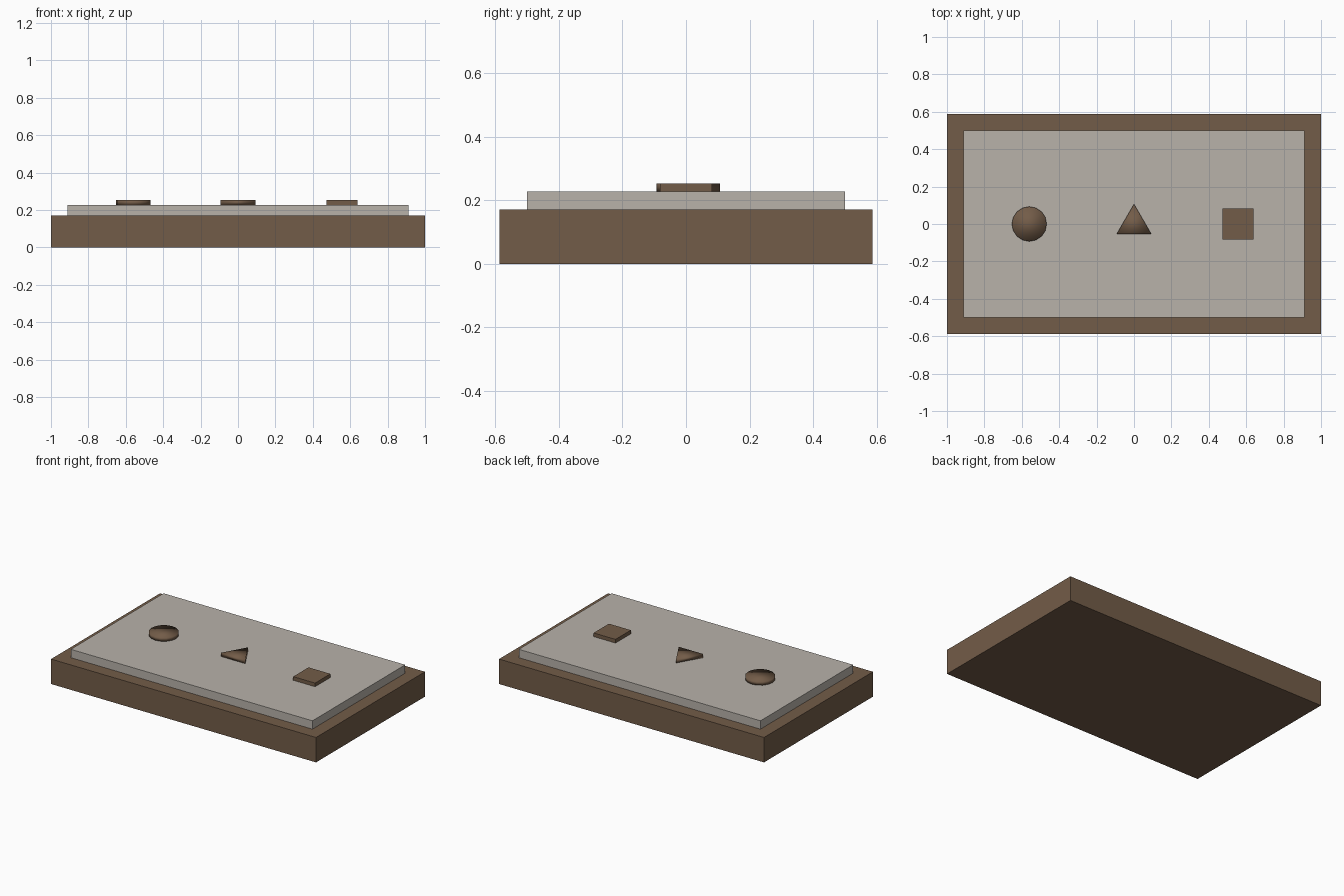
import bpy, math

if "Cube" in bpy.data.objects:
    bpy.data.objects.remove(bpy.data.objects["Cube"])


def material(name, rgb):
    m = bpy.data.materials.new(name)
    m.diffuse_color = (*rgb, 1.0)
    m.use_nodes = True
    m.node_tree.nodes["Principled BSDF"].inputs["Base Color"].default_value = m.diffuse_color
    return m


BROWN = material("brown wood", (0.171, 0.107, 0.065))
GREY = material("warm grey", (0.479, 0.445, 0.402))


def box(name, x, size_x, size_y, z0, z1, mat):
    bpy.ops.mesh.primitive_cube_add(size=1, location=(x, 0, (z0 + z1) / 2))
    o = bpy.context.object
    o.name = name
    o.scale = (size_x, size_y, z1 - z0)
    bpy.ops.object.transform_apply(location=False, rotation=False, scale=True)
    o.data.materials.append(mat)
    return o


def prism(name, x, sides, radius, z0, z1, mat):
    # soft-shaded upright prism with one corner pointing to the back
    bpy.ops.mesh.primitive_cylinder_add(vertices=sides, radius=radius, depth=z1 - z0,
                                        location=(x, 0, (z0 + z1) / 2))
    o = bpy.context.object
    o.name = name
    o.data.materials.append(mat)
    bpy.ops.object.shade_smooth()
    return o


BASE_TOP, PANEL_TOP, BUTTON_TOP = 0.17, 0.227, 0.252

# Base block and raised panel
box("base", 0, 2.0, 1.174, 0, BASE_TOP, BROWN)
box("panel", 0, 1.824, 1.0, BASE_TOP, PANEL_TOP, GREY)

# Three raised buttons
prism("round_button", -0.56, 16, 0.093, PANEL_TOP, BUTTON_TOP, BROWN)
prism("triangle_button", 0, 3, 0.107, PANEL_TOP, BUTTON_TOP, BROWN)
box("square_button", 0.557, 0.165, 0.165, PANEL_TOP, BUTTON_TOP, BROWN)
